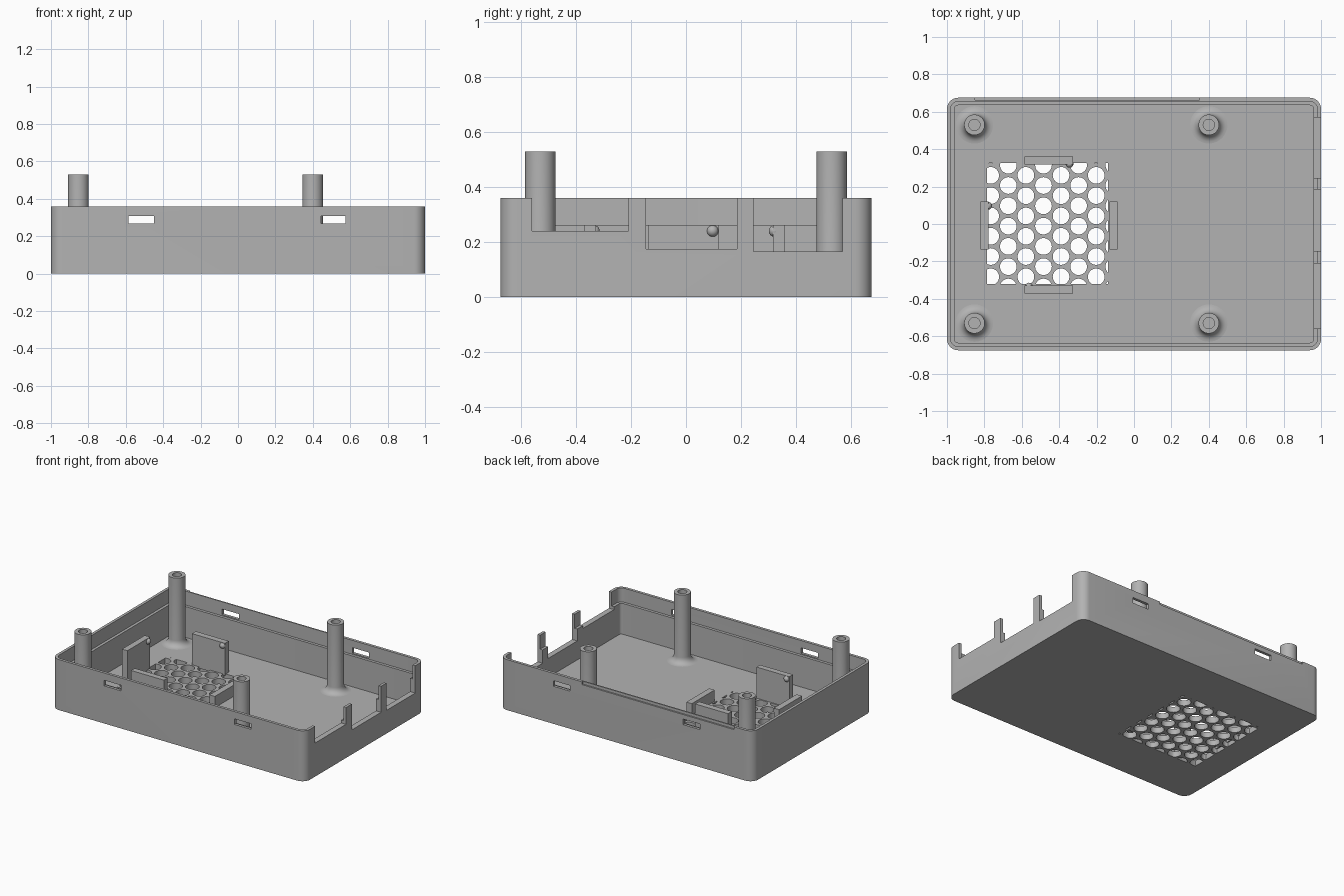
import bpy, bmesh, math
from mathutils import Vector

if "Cube" in bpy.data.objects:
    bpy.data.objects.remove(bpy.data.objects["Cube"], do_unlink=True)

grey = bpy.data.materials.new("light grey plastic")
grey.use_nodes = True
grey.diffuse_color = (0.45, 0.45, 0.45, 1)
grey.node_tree.nodes["Principled BSDF"].inputs["Base Color"].default_value = (0.45, 0.45, 0.45, 1)

WALL, FLOOR, LEDGE, RIM = 0.04, 0.04, 0.26, 0.36
HALF_X, HALF_Y = 1.0, 0.675


def finish(name, bm):
    bmesh.ops.recalc_face_normals(bm, faces=bm.faces)
    mesh = bpy.data.meshes.new(name)
    bm.to_mesh(mesh)
    bm.free()
    ob = bpy.data.objects.new(name, mesh)
    bpy.context.collection.objects.link(ob)
    mesh.materials.append(grey)
    return ob


def smooth(ob):
    bpy.ops.object.select_all(action="DESELECT")
    ob.select_set(True)
    bpy.context.view_layer.objects.active = ob
    bpy.ops.object.shade_smooth_by_angle(angle=math.radians(32))


def prism(bm, points, z0, z1):
    face = bm.faces.new([bm.verts.new((x, y, z0)) for x, y in points])
    up = bmesh.ops.extrude_face_region(bm, geom=[face])["geom"]
    bmesh.ops.translate(bm, vec=(0, 0, z1 - z0),
                        verts=[v for v in up if isinstance(v, bmesh.types.BMVert)])


def box(bm, x0, x1, y0, y1, z0, z1):
    prism(bm, [(x0, y0), (x1, y0), (x1, y1), (x0, y1)], z0, z1)


def rounded_box(name, inset, z0, z1, steps=8):
    r = 0.06 - inset
    cx, cy = HALF_X - 0.06, HALF_Y - 0.06
    pts = []
    for q, (sx, sy) in enumerate([(1, 1), (-1, 1), (-1, -1), (1, -1)]):
        for i in range(steps + 1):
            a = (q + i / steps) * math.pi / 2
            pts.append((sx * cx + r * math.cos(a), sy * cy + r * math.sin(a)))
    bm = bmesh.new()
    prism(bm, pts, z0, z1)
    return finish(name, bm)


def boolean(ob, cutter, operation="DIFFERENCE"):
    cutter.hide_render = True
    bpy.context.view_layer.objects.active = ob
    mod = ob.modifiers.new("cut", "BOOLEAN")
    mod.operation, mod.object, mod.solver = operation, cutter, "EXACT"
    bpy.ops.object.modifier_apply(modifier=mod.name)
    bpy.data.objects.remove(cutter, do_unlink=True)


# Tray shell with a stepped rim
tray = rounded_box("tray", 0, 0, RIM)
boolean(tray, rounded_box("cavity_cutter", WALL, FLOOR, 0.5))
boolean(tray, rounded_box("lip_cutter", WALL / 2, LEDGE, 0.5))

# Port openings, latch slots and the shallow rear rim notch
bm = bmesh.new()
for y0, y1, z in [(-0.56, -0.21, 0.24), (-0.145, 0.185, 0.175), (0.245, 0.57, 0.165)]:
    box(bm, 0.93, 1.1, y0, y1, z, 0.5)
for x0, x1 in [(-0.585, -0.45), (0.445, 0.575)]:
    for s in (-1, 1):
        ys = sorted((s * 0.6, s * 0.75))
        box(bm, x0, x1, *ys, 0.268, 0.308)
box(bm, -0.85, 0.35, 0.664, 0.75, 0.34, 0.5)
boolean(tray, finish("opening_cutter", bm))

# Vent: staggered round holes clipped to a square
bm = bmesh.new()
PITCH, R = 0.1085, 0.0445
for col in range(8):
    x = -0.766 + col * 0.094
    top = 0.3685 - (col % 2) * PITCH / 2
    for row in range(7):
        y = top - row * PITCH
        prism(bm, [(x + R * math.cos(a * math.tau / 32), y + R * math.sin(a * math.tau / 32))
                   for a in range(32)], -0.1, 0.1)
holes = finish("vent_cutter", bm)
bm = bmesh.new()
box(bm, -0.785, -0.14, -0.322, 0.326, -0.05, 0.08)
boolean(holes, finish("vent_bounds", bm), "INTERSECT")
boolean(tray, holes)
smooth(tray)

# Standoffs with flared feet and blind screw holes
profile = [(0.03, 0.36), (0.03, 0.53), (0.055, 0.53), (0.055, 0.085)]
for i in range(1, 7):
    a = i / 6 * math.pi / 2
    profile.append((0.1 - 0.045 * math.cos(a), 0.085 - 0.045 * math.sin(a)))
profile = [(0, 0.36)] + profile + [(0.1, 0.03), (0, 0.03)]
for side, y in [("front", -0.53), ("rear", 0.53)]:
    for end, x in [("right", -0.853), ("left", 0.4)]:
        bm = bmesh.new()
        vs = [bm.verts.new((r, 0, z)) for r, z in profile]
        edges = [bm.edges.new(p) for p in zip(vs, vs[1:])]
        bmesh.ops.spin(bm, geom=vs + edges, axis=(0, 0, 1), cent=(0, 0, 0),
                       angle=math.tau, steps=40)
        bmesh.ops.remove_doubles(bm, verts=bm.verts, dist=0.0001)
        bmesh.ops.translate(bm, verts=bm.verts, vec=(x, y, 0))
        smooth(finish(f"{side}_{end}_standoff", bm))

# Fan holder plates, three of them with a snap bump
plates = [("rear_fan_clip", (-0.585, -0.325, 0.317, 0.36), 0.262, (-0.345, 0.322)),
          ("front_fan_clip", (-0.585, -0.325, -0.371, -0.33), 0.262, (-0.562, -0.335)),
          ("right_fan_clip", (-0.82, -0.777, -0.137, 0.12), 0.262, (-0.78, 0.097)),
          ("left_fan_stop", (-0.13, -0.087, -0.137, 0.12), 0.12, None)]
for name, area, top, bump in plates:
    bm = bmesh.new()
    box(bm, *area, FLOOR - 0.01, top)
    finish(name, bm)
    if bump:
        bm = bmesh.new()
        bmesh.ops.create_uvsphere(bm, u_segments=24, v_segments=12, radius=0.021)
        bmesh.ops.translate(bm, verts=bm.verts, vec=(*bump, 0.24))
        smooth(finish(name + "_bump", bm))
